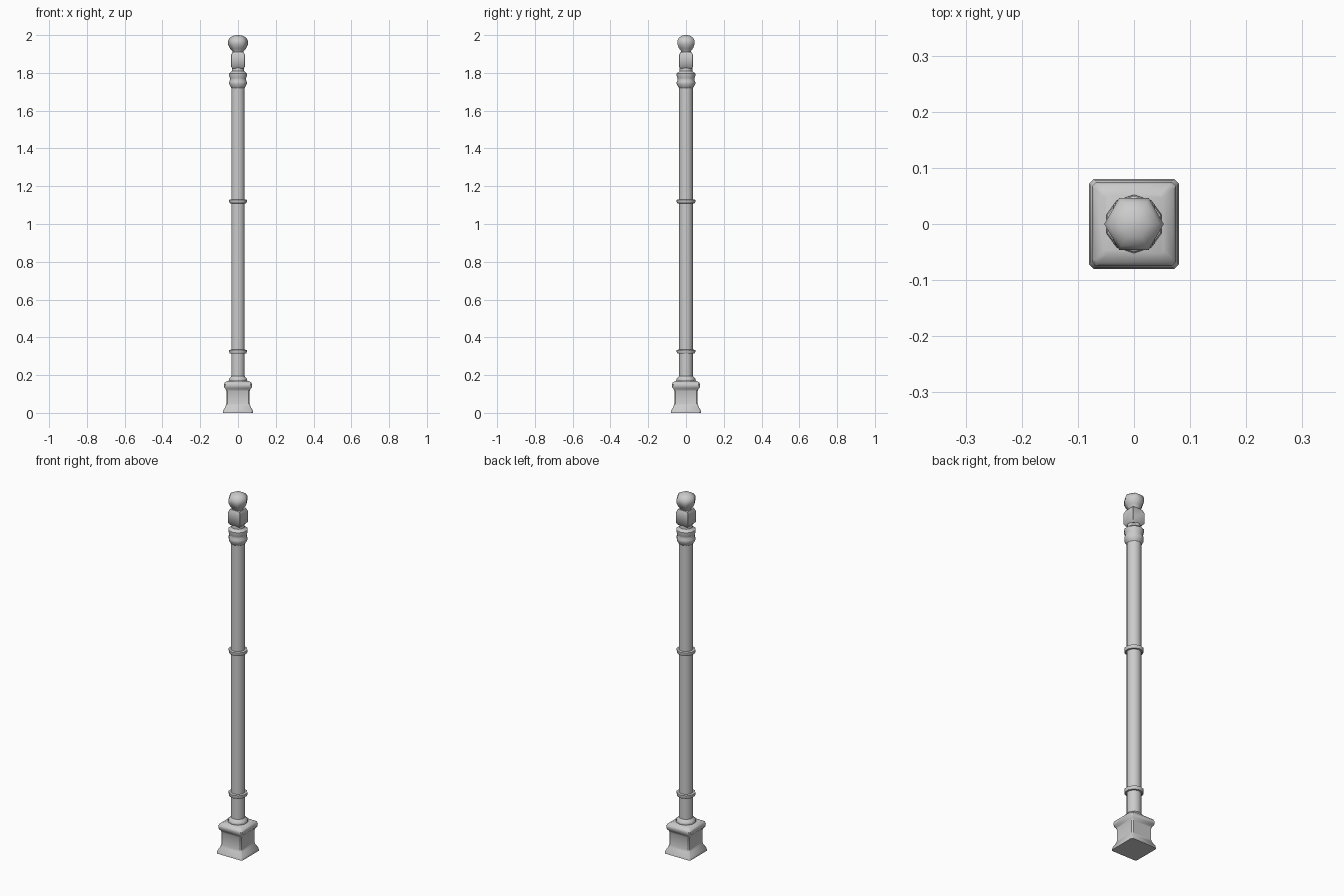
import bpy, bmesh, math

if "Cube" in bpy.data.objects:
    bpy.data.objects.remove(bpy.data.objects["Cube"])


def loft(name, profile, outline, angle=40):
    """Stack scaled outlines along z; profile holds (size, z) pairs."""
    bm = bmesh.new()
    rings = [[bm.verts.new((x, y, z)) for x, y in outline(s)] for s, z in profile]
    for low, high in zip(rings, rings[1:]):
        n = len(low)
        for i in range(n):
            j = (i + 1) % n
            bm.faces.new((low[i], low[j], high[j], high[i]))
    bm.faces.new(rings[0][::-1])
    bm.faces.new(rings[-1])
    mesh = bpy.data.meshes.new(name)
    bm.to_mesh(mesh)
    bm.free()
    ob = bpy.data.objects.new(name, mesh)
    bpy.context.collection.objects.link(ob)
    bpy.ops.object.select_all(action='DESELECT')
    ob.select_set(True)
    bpy.context.view_layer.objects.active = ob
    bpy.ops.object.shade_smooth_by_angle(angle=math.radians(angle))
    return ob


def polygon(sides, turn=0.0):
    def outline(r):
        return [(r * math.cos(turn + math.tau * i / sides),
                 r * math.sin(turn + math.tau * i / sides)) for i in range(sides)]
    return outline


def chamfered_square(cut):
    def outline(h):
        c = h * (1 - cut)
        return [(h, -c), (h, c), (c, h), (-c, h), (-h, c), (-h, -c), (-c, -h), (c, -h)]
    return outline


round_outline = polygon(10, math.pi / 2)

# square pedestal with flared foot and moulded top
loft("pedestal", [(0.08, 0), (0.078, 0.012), (0.066, 0.035), (0.062, 0.05),
                  (0.062, 0.115), (0.066, 0.126), (0.073, 0.135), (0.075, 0.15),
                  (0.070, 0.161), (0.052, 0.17)], chamfered_square(0.1))

# round collar where the shaft meets the pedestal
loft("shaft_collar", [(0.048, 0.165), (0.052, 0.173), (0.05, 0.182),
                      (0.041, 0.19), (0.036, 0.197)], round_outline)

# long shaft
loft("shaft", [(0.037, 0.18), (0.037, 1.74)], round_outline)

# two bands around the shaft
for name, z in (("lower_band", 0.325), ("middle_band", 1.12)):
    loft(name, [(0.037, z - 0.011), (0.046, z - 0.010), (0.049, z - 0.003),
                (0.049, z + 0.008), (0.037, z + 0.010)], round_outline)

# capital with two swellings
loft("capital", [(0.037, 1.72), (0.042, 1.727), (0.049, 1.742), (0.049, 1.752),
                 (0.044, 1.763), (0.045, 1.772), (0.050, 1.785), (0.050, 1.797),
                 (0.042, 1.802), (0.034, 1.81), (0.033, 1.83)], round_outline)

# square block under the finial
loft("finial_block", [(0.028, 1.822), (0.037, 1.834), (0.037, 1.893),
                      (0.030, 1.91)], chamfered_square(0.06))

# low-poly ball finial on a short neck
loft("finial_ball", [(0.028, 1.90), (0.030, 1.915), (0.043, 1.93), (0.053, 1.952),
                     (0.053, 1.968), (0.045, 1.985), (0.026, 1.996), (0.008, 2.0)],
     polygon(6), angle=65)
